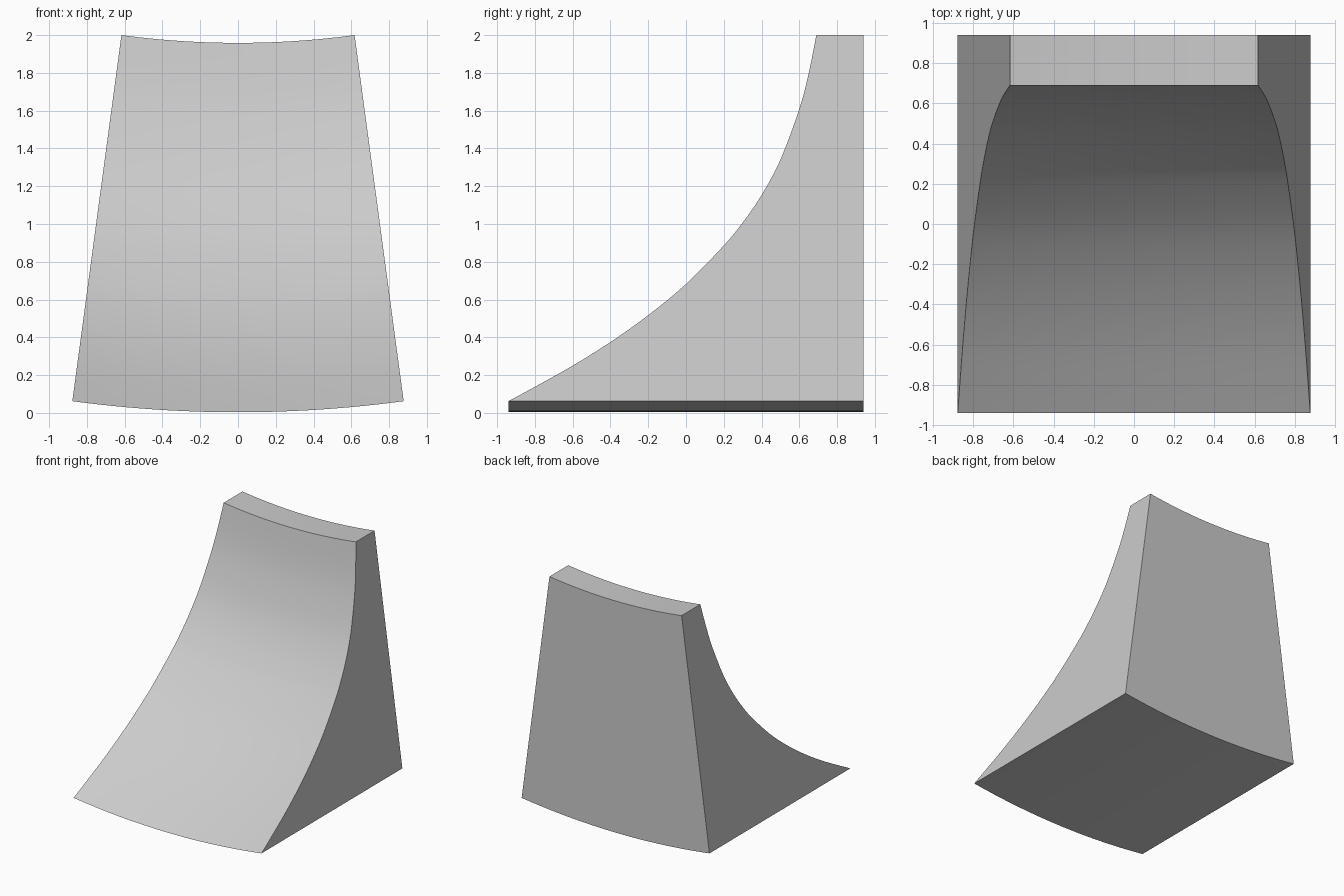
import bpy, bmesh, math

if "Cube" in bpy.data.objects:
    bpy.data.objects.remove(bpy.data.objects["Cube"])

CENTRE_Z = 6.6                        # bend axis height (axis runs along y)
HALF = math.atan(0.26 / 1.938)        # half of the wedge angle
STEPS = 24

# Front curve, read as (y, z) along the side edge
curve = [(-0.94, 0.062), (-0.8, 0.138), (-0.6, 0.25), (-0.4, 0.375), (-0.2, 0.517),
         (0.0, 0.682), (0.2, 0.886), (0.3, 1.007), (0.4, 1.153), (0.5, 1.34),
         (0.6, 1.61), (0.65, 1.80), (0.69, 2.0)]


def smooth_path(pts, n=3):
    """Catmull-Rom interpolation through the points."""
    ext = [tuple(2 * a - b for a, b in zip(pts[0], pts[1]))] + pts
    ext.append(tuple(2 * a - b for a, b in zip(pts[-1], pts[-2])))
    out = []
    for i in range(1, len(ext) - 2):
        p0, p1, p2, p3 = ext[i - 1:i + 3]
        for k in range(n):
            t = k / n
            out.append(tuple(0.5 * (2 * b + (c - a) * t + (2 * a - 5 * b + 4 * c - d) * t * t
                                    + (3 * b - a - 3 * c + d) * t ** 3)
                             for a, b, c, d in zip(p0, p1, p2, p3)))
    return out + [pts[-1]]


# Closed side profile: front curve, then top back and bottom back corners
profile = smooth_path(curve) + [(0.94, 2.0), (0.94, 0.062)]
profile = [(y, (CENTRE_Z - z) / math.cos(HALF)) for y, z in profile]

# Sweep the profile around the bend axis
bm = bmesh.new()
rings = []
for i in range(STEPS + 1):
    a = HALF * (2 * i / STEPS - 1)
    rings.append([bm.verts.new((r * math.sin(a), y, CENTRE_Z - r * math.cos(a)))
                  for y, r in profile])
n = len(profile)
for a, b in zip(rings, rings[1:]):
    for j in range(n):
        k = (j + 1) % n
        if j != n - 2:
            bm.faces.new((a[j], a[k], b[k], b[j]))
# Flat back and both sides
bm.faces.new([r[n - 2] for r in rings] + [r[n - 1] for r in reversed(rings)])
bm.faces.new(rings[0])
bm.faces.new(rings[-1])
bmesh.ops.recalc_face_normals(bm, faces=bm.faces[:])

mesh = bpy.data.meshes.new("curved_ramp")
bm.to_mesh(mesh)
bm.free()
ramp = bpy.data.objects.new("curved_ramp", mesh)
bpy.context.collection.objects.link(ramp)

grey = bpy.data.materials.new("light grey")
grey.diffuse_color = (0.6, 0.6, 0.6, 1)
grey.use_nodes = True
grey.node_tree.nodes["Principled BSDF"].inputs["Base Color"].default_value = grey.diffuse_color
mesh.materials.append(grey)

bpy.context.view_layer.objects.active = ramp
ramp.select_set(True)
bpy.ops.object.shade_smooth_by_angle(angle=math.radians(30))
